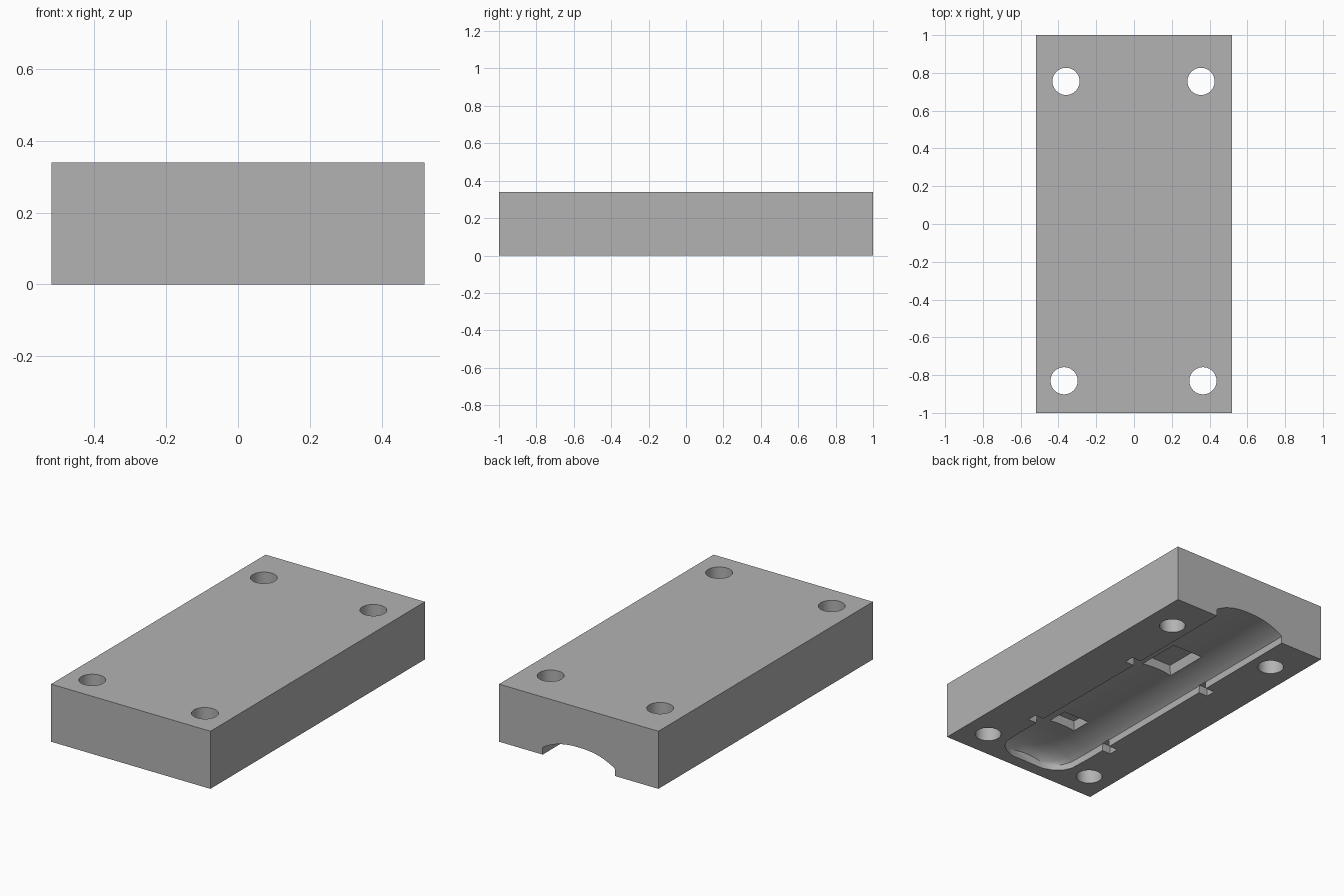
import bpy, bmesh, math

if "Cube" in bpy.data.objects:
    bpy.data.objects.remove(bpy.data.objects["Cube"], do_unlink=True)

W, L, H = 0.52, 1.0, 0.34

grey = bpy.data.materials.new("mid grey")
grey.use_nodes = True
colour = (0.45, 0.45, 0.45, 1)
grey.diffuse_color = colour
grey.node_tree.nodes["Principled BSDF"].inputs["Base Color"].default_value = colour


def loft(name, sections):
    """Closed solid through rings of equal point count."""
    bm = bmesh.new()
    rings = [[bm.verts.new(p) for p in ring] for ring in sections]
    n = len(rings[0])
    for a, b in zip(rings, rings[1:]):
        for i in range(n):
            j = (i + 1) % n
            bm.faces.new((a[i], a[j], b[j], b[i]))
    bm.faces.new(rings[0])
    bm.faces.new(rings[-1])
    bmesh.ops.recalc_face_normals(bm, faces=bm.faces)
    mesh = bpy.data.meshes.new(name)
    bm.to_mesh(mesh)
    bm.free()
    mesh.materials.append(grey)
    obj = bpy.data.objects.new(name, mesh)
    bpy.context.collection.objects.link(obj)
    return obj


def rect(z, x0, x1, y0, y1):
    return [(x0, y0, z), (x1, y0, z), (x1, y1, z), (x0, y1, z)]


def circle(x, y, z, r, n=40):
    return [(x + r * math.cos(2 * math.pi * i / n),
             y + r * math.sin(2 * math.pi * i / n), z) for i in range(n)]


def arch(y, w, side, top, n=20):
    """Straight low walls, a small shoulder and a shallow crown."""
    ring = [(-w, y, -0.05), (-w, y, side)]
    for i in range(n + 1):
        t = -1 + 2 * i / n
        ring.append((0.94 * w * t, y, side + 0.01 + (top - side - 0.01) * (1 - abs(t) ** 2.4)))
    return ring + [(w, y, side), (w, y, -0.05)]


block = loft("mould_block", [rect(0, -W, W, -L, L), rect(H, -W, W, -L, L)])
cutters = []

# Bolt holes through the corners
for x, y in [(-0.36, 0.755), (0.355, 0.755), (-0.37, -0.83), (0.365, -0.83)]:
    cutters.append(loft("bolt_hole", [circle(x, y, z, 0.072) for z in (-0.1, H + 0.1)]))

# Long arched cavity, open at the back and rounded at the nose
stations = [(-0.925, 0.11, 0.025, 0.05), (-0.905, 0.165, 0.03, 0.07),
            (-0.87, 0.21, 0.035, 0.085), (-0.82, 0.235, 0.04, 0.1),
            (-0.7, 0.24, 0.042, 0.105), (1.1, 0.235, 0.042, 0.105)]
cutters.append(loft("body_cavity", [arch(*s) for s in stations]))

# Deeper tapered pockets in the crown
for y0, y1, w in [(0.18, 0.52, 0.115), (-0.64, -0.44, 0.10)]:
    cutters.append(loft("crown_pocket", [
        rect(0.05, -w, w, y0, y1),
        rect(0.15, -0.75 * w, 0.75 * w, y0 + 0.03, y1 - 0.12)]))

# Side lugs, mirrored left and right
for y in (0.31, -0.53):
    for s in (-1, 1):
        cutters.append(loft("side_lug", [
            rect(-0.05, *sorted((s * 0.2, s * 0.305)), y - 0.035, y + 0.035),
            rect(0.045, *sorted((s * 0.2, s * 0.29)), y - 0.025, y + 0.025)]))

# Cut everything out of the block
bpy.context.view_layer.objects.active = block
for cutter in cutters:
    mod = block.modifiers.new("cut", "BOOLEAN")
    mod.operation = "DIFFERENCE"
    mod.solver = "EXACT"
    mod.object = cutter
    bpy.ops.object.modifier_apply(modifier=mod.name)
    bpy.data.objects.remove(cutter, do_unlink=True)

block.select_set(True)
bpy.ops.object.shade_smooth_by_angle(angle=math.radians(25))
